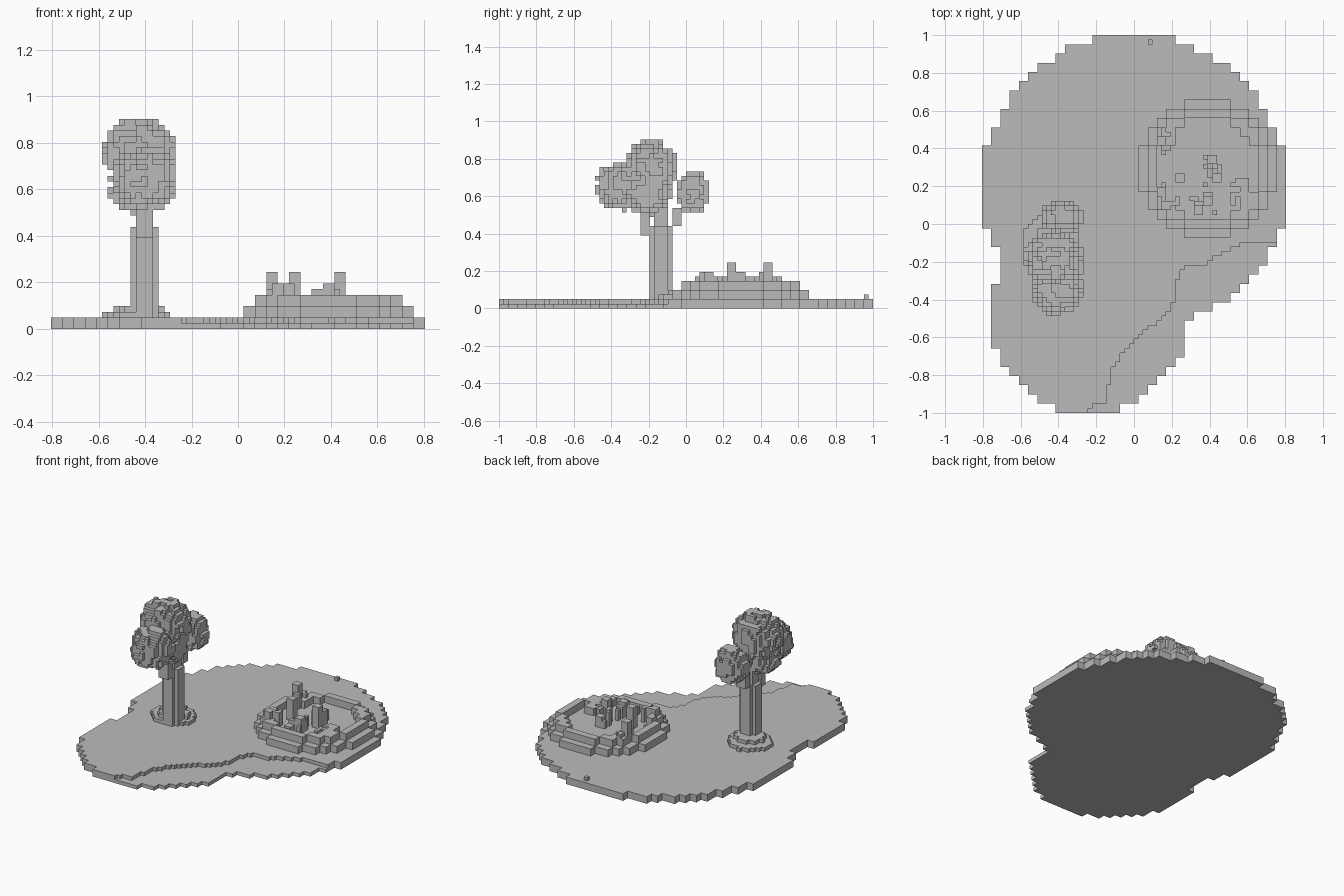
import bpy
import bmesh
import math
import random

random.seed(4)
U = 2 / 82            # edge of one small cube

cube = bpy.data.objects.get("Cube")
if cube:
    bpy.data.objects.remove(cube, do_unlink=True)

stone = bpy.data.materials.new("plain_grey")
stone.use_nodes = True
GREY = (0.5, 0.5, 0.5, 1)
stone.diffuse_color = GREY
stone.node_tree.nodes["Principled BSDF"].inputs["Base Color"].default_value = GREY


def build(name, cells):
    """Skin a set of cube cells, keeping only the exposed sides."""
    bm = bmesh.new()
    corners = {}

    def vert(key):
        if key not in corners:
            corners[key] = bm.verts.new([k * U for k in key])
        return corners[key]

    for cell in cells:
        for a in range(3):
            b, c = (a + 1) % 3, (a + 2) % 3
            for side in (0, 1):
                neighbour = list(cell)
                neighbour[a] += 2 * side - 1
                if tuple(neighbour) in cells:
                    continue
                ring = []
                for db, dc in ((0, 0), (1, 0), (1, 1), (0, 1)):
                    p = list(cell)
                    p[a] += side
                    p[b] += db
                    p[c] += dc
                    ring.append(vert(tuple(p)))
                bm.faces.new(ring if side else ring[::-1])
    bmesh.ops.dissolve_limit(bm, angle_limit=0.01, verts=bm.verts[:], edges=bm.edges[:])
    mesh = bpy.data.meshes.new(name)
    bm.to_mesh(mesh)
    bm.free()
    mesh.materials.append(stone)
    obj = bpy.data.objects.new(name, mesh)
    bpy.context.collection.objects.link(obj)
    return obj


def box(x0, x1, y0, y1, z0, z1):
    """Cells filling a box given in model units."""
    spans = [range(round(lo / U), max(round(hi / U), round(lo / U) + 1))
             for lo, hi in ((x0, x1), (y0, y1), (z0, z1))]
    return {(i, j, k) for i in spans[0] for j in spans[1] for k in spans[2]}


def blob(centre, radii, rough=0.0):
    """Cells inside an ellipsoid, with an optional ragged surface."""
    low = [math.floor((c - r * 1.2) / U) for c, r in zip(centre, radii)]
    high = [math.ceil((c + r * 1.2) / U) for c, r in zip(centre, radii)]
    noise, cells = {}, set()
    for i in range(low[0], high[0]):
        for j in range(low[1], high[1]):
            for k in range(low[2], high[2]):
                d = sum((((n + 0.5) * U - c) / r) ** 2
                        for n, c, r in zip((i, j, k), centre, radii))
                block = (i // 2, j // 2, k // 2)
                if block not in noise:
                    noise[block] = random.uniform(-rough, rough)
                if d < 1 + noise[block]:
                    cells.add((i, j, k))
    return cells


def disc(radius, z0, z1, hole=0):
    """Coarse round tier of the pit, made of double-size cells."""
    reach = range(-8, 9)
    return {(15 + 2 * a + i, 11 + 2 * b + j, k)
            for a in reach for b in reach if hole ** 2 <= a * a + b * b < radius ** 2
            for i in (0, 1) for j in (0, 1) for k in range(z0, z1)}


# Island slab: first and last coarse column of each row, back to front
left = ([12, 9, 8, 6, 5, 4, 3, 3, 2, 2, 1, 1] + [0] * 9 + [1] * 2 + [2] * 4
        + [1] * 7 + [2, 2, 3, 4, 5, 6, 8])
right = ([21, 23, 25, 27, 28, 29, 30, 30, 31, 31, 32, 32] + [33] * 9
         + [32, 32, 31, 31, 30, 29, 28, 27, 25, 23] + [22] * 4
         + [21, 20, 19, 18, 17, 15])
shore = [(-.27, -1), (-.2, -.95), (-.15, -.94), (-.11, -.75), (.05, -.56),
         (.17, -.49), (.21, -.41), (.24, -.24), (.38, -.21), (.5, -.14),
         (.56, -.11), (.9, -.1)]


def on_beach(x, y):
    for (xa, ya), (xb, yb) in zip(shore, shore[1:]):
        if xa <= x < xb:
            return y < ya + (yb - ya) * (x - xa) / (xb - xa)
    return False


island = set()
for row, (first, last) in enumerate(zip(left, right)):
    for i in range(2 * first - 33, 2 * last - 33):
        for j in (39 - 2 * row, 40 - 2 * row):
            island.add((i, j, 0))
            if not on_beach((i + 0.5) * U, (j + 0.5) * U):
                island.add((i, j, 1))
build("island", island)
build("pebble", box(.073, .097, .951, .975, .05, .073))

# Round stepped pit
build("pit_wall", disc(7.5, 2, 4) | disc(6.5, 4, 6, hole=5.5))

# Rubble heaped inside the pit, with three tall spikes
rubble = set()
heaps = [(.13, .25, .37, .5), (.12, .26, .06, .23), (.35, .5, .18, .5),
         (.28, .46, .05, .18), (.5, .64, .09, .26)]
for x0, x1, y0, y1 in heaps:
    for _ in range(9):
        x, y = random.uniform(x0, x1 - .04), random.uniform(y0, y1 - .04)
        top = random.choice((.122, .146, .171, .195)) if x < .45 else .146
        rubble |= box(x, x + random.choice((.025, .05)),
                      y, y + random.choice((.025, .05)), .098, top)
for x, y in ((.122, .415), (.22, .22), (.415, .22)):
    rubble |= box(x, x + .05, y, y + .05, .098, .244)
build("pit_rubble", rubble)

# Tree: root mound, trunk with notched corners, branches
mound = {c for c in blob((-.44, -.07, .05), (.15, .13, .04), .1) if c[2] >= 2}
mound |= {c for c in blob((-.43, -.09, .05), (.11, .1, .07), .1) if 2 <= c[2] < 4}
build("root_mound", mound)
build("trunk", box(-.463, -.341, -.171, -.098, .049, .44)
      | box(-.439, -.366, -.195, -.073, .049, .44)
      | box(-.439, -.366, -.171, -.098, .44, .6))
build("branches", box(-.44, -.37, -.244, -.195, .39, .54)
      | box(-.44, -.37, -.073, -.02, .44, .54))

# Leafy crown from ragged lobes
crown = blob((-.42, -.185, .75), (.155, .135, .15), .2)
crown |= blob((-.405, -.36, .65), (.135, .12, .13), .2)
crown |= blob((-.38, .035, .62), (.11, .09, .115), .2)
crown |= blob((-.42, -.2, .6), (.14, .12, .1), .2)
build("crown", {c for c in crown if -24 <= c[0] < -11 and c[2] < 37})
